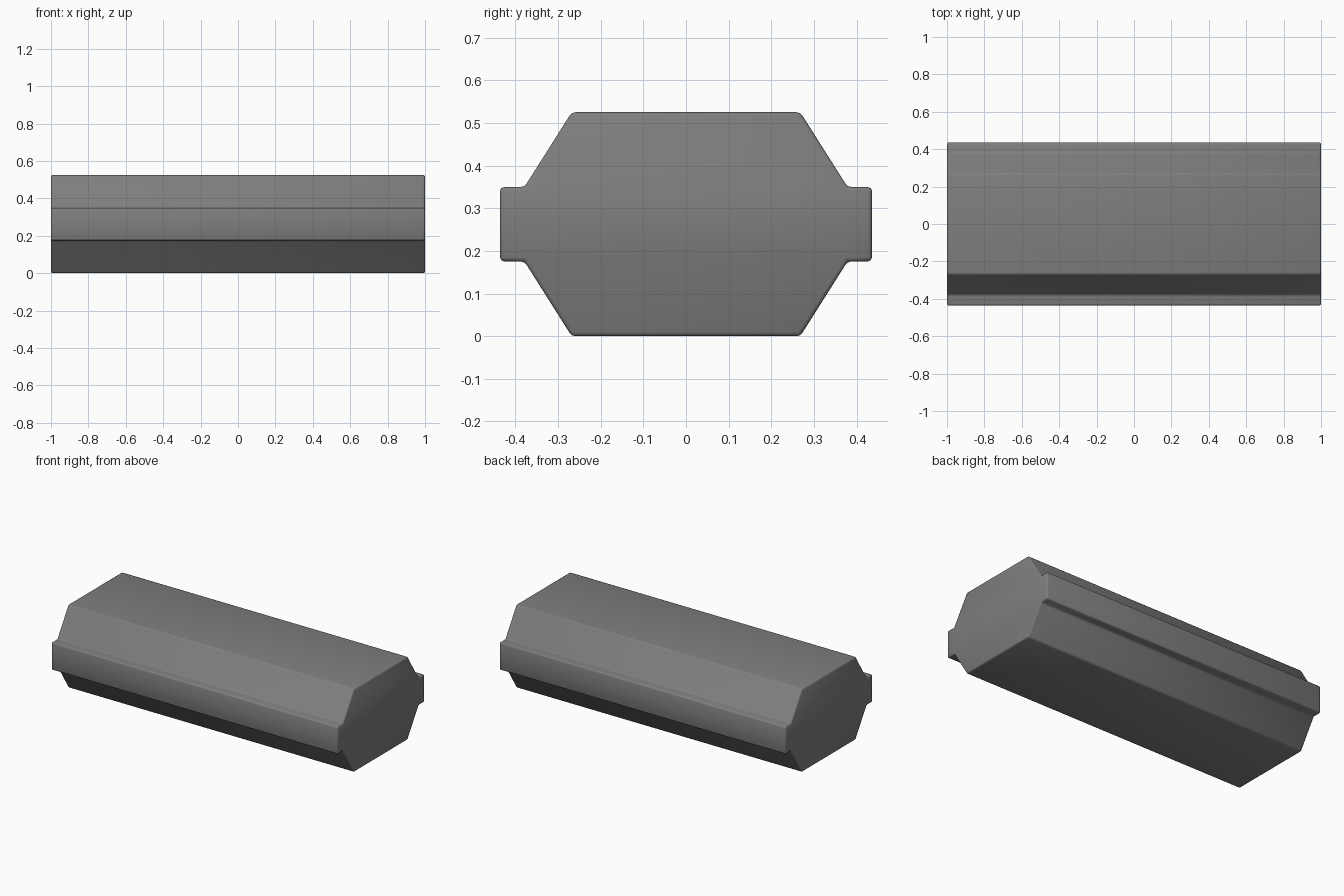
import bpy, bmesh, math

if "Cube" in bpy.data.objects:
    bpy.data.objects.remove(bpy.data.objects["Cube"])

LENGTH, HEIGHT = 2.0, 0.525
MID = HEIGHT / 2

# Quarter of the cross-section (y, height above the middle), mirrored to a full loop
quarter = [(0.436, 0.087), (0.379, 0.087), (0.268, MID)]
upper = quarter + [(-y, h) for y, h in reversed(quarter)]
profile = upper + [(-y, -h) for y, h in upper]

# Extrude the cross-section along x
bm = bmesh.new()
face = bm.faces.new([bm.verts.new((-LENGTH / 2, y, MID + h)) for y, h in profile])
ext = bmesh.ops.extrude_face_region(bm, geom=[face])
moved = [g for g in ext["geom"] if isinstance(g, bmesh.types.BMVert)]
bmesh.ops.translate(bm, verts=moved, vec=(LENGTH, 0, 0))
bmesh.ops.recalc_face_normals(bm, faces=bm.faces)

mesh = bpy.data.meshes.new("ribbed_bar")
bm.to_mesh(mesh)
bm.free()
bar = bpy.data.objects.new("ribbed_bar", mesh)
bpy.context.collection.objects.link(bar)

# Dark grey finish
dark = bpy.data.materials.new("dark_grey")
dark.diffuse_color = (0.21, 0.21, 0.21, 1)
dark.use_nodes = True
dark.node_tree.nodes["Principled BSDF"].inputs["Base Color"].default_value = dark.diffuse_color
mesh.materials.append(dark)

# Softly rounded edges with smooth shading
bar.select_set(True)
bpy.context.view_layer.objects.active = bar
bpy.ops.object.shade_smooth()
bevel = bar.modifiers.new("rounded_edges", 'BEVEL')
bevel.width = 0.009
bevel.segments = 2
bevel.limit_method = 'ANGLE'
bevel.angle_limit = math.radians(30)
